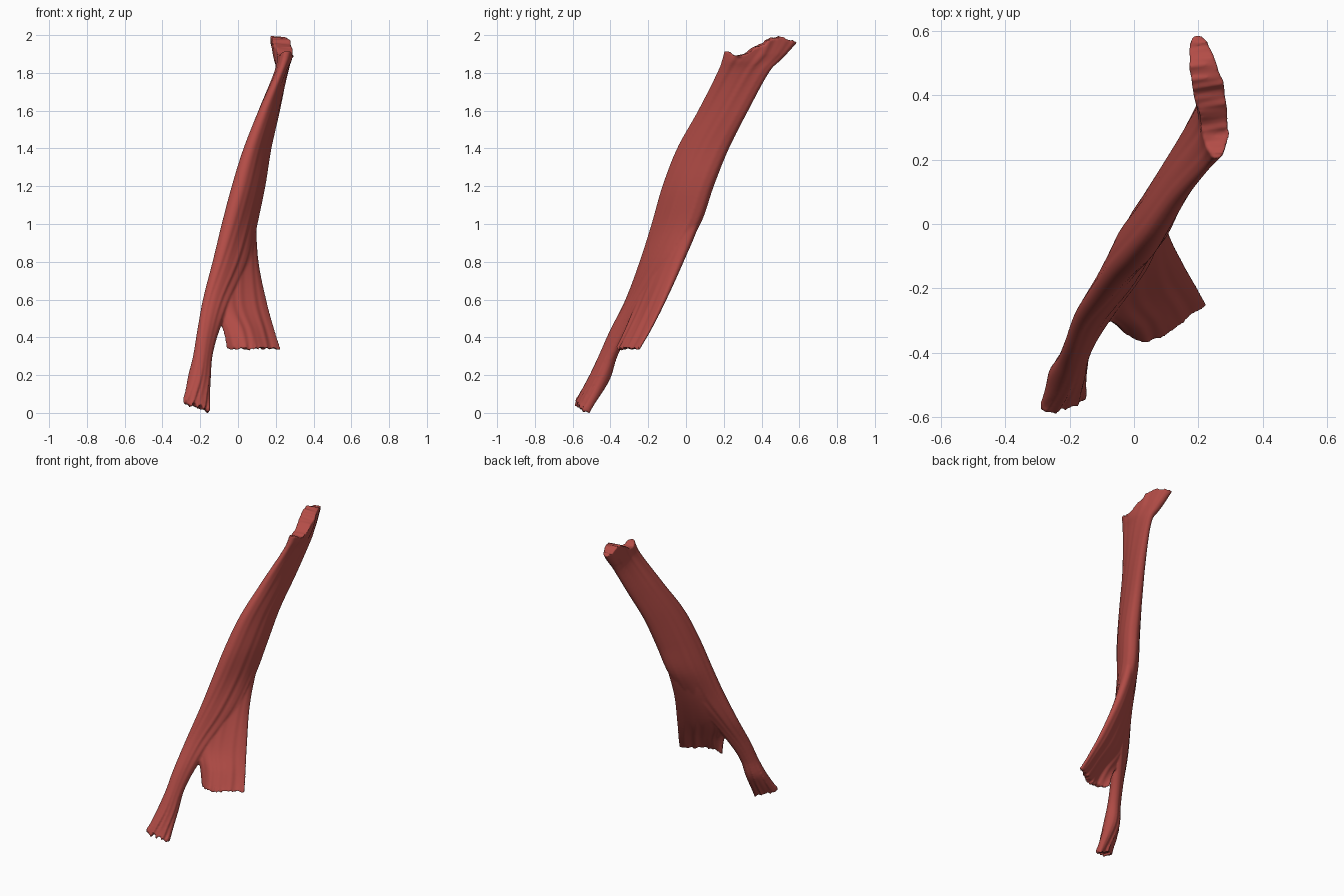
import bpy, bmesh, math, random
from mathutils import Vector

random.seed(4)
cube = bpy.data.objects.get("Cube")
if cube:
    bpy.data.objects.remove(cube, do_unlink=True)

muscle = bpy.data.materials.new("muscle red")
muscle.use_nodes = True
RED = (0.45, 0.073, 0.062, 1)
muscle.diffuse_color = RED
bsdf = next(n for n in muscle.node_tree.nodes if n.type == 'BSDF_PRINCIPLED')
bsdf.inputs["Base Color"].default_value = RED

COLS, STEPS = 80, 8


def spline(a, b, c, d, t):
    """Catmull-Rom blend of four equal-length rows."""
    return [0.5 * (2 * q + (r - p) * t + (2 * p - 5 * q + 4 * r - s) * t * t
                   + (3 * q - p - 3 * r + s) * t ** 3)
            for p, q, r, s in zip(a, b, c, d)]


def resample(rows):
    out = []
    for i in range(len(rows) - 1):
        a, d = rows[max(i - 1, 0)], rows[min(i + 2, len(rows) - 1)]
        out += [spline(a, rows[i], rows[i + 1], d, k / STEPS) for k in range(STEPS)]
    return out + [list(rows[-1])]


def fibre_body(name, rows, start_fray, end_fray, end_lift=None):
    """Loft flat oval sections. Row: front edge xyz, back edge xyz,
    half thickness, forward bow, ridge height."""
    rows = resample(rows)
    bm = bmesh.new()
    # ragged fibre ends, one offset for each strand
    frays = [[random.uniform(-1, 1) for _ in range(COLS)] for _ in range(2)]
    rings = []
    last = len(rows) - 1
    for i, row in enumerate(rows):
        p, q = Vector(row[:3]), Vector(row[3:6])
        thick, bow, ridge = row[6:]
        normal = Vector((q.y - p.y, p.x - q.x, 0)).normalized()
        near_start = max(0, 1 - i / 5)
        near_end = max(0, 1 - (last - i) / 5)
        ring = []
        for k in range(COLS):
            ang = math.tau * k / COLS
            s = 0.5 - 0.5 * math.cos(ang)
            side = math.copysign(abs(math.sin(ang)) ** 0.8, math.sin(ang))
            wave = (math.sin(13 * ang + i * 0.04) + 0.7 * math.sin(7 * ang - i * 0.06 + 1)
                    + 0.5 * math.sin(21 * ang + 2))
            co = p.lerp(q, s) + normal * (side * (thick + ridge * wave)
                                          + bow * 6.75 * s * (1 - s) ** 2)
            co.z += frays[0][k] * start_fray * near_start ** 2
            co.z += frays[1][k] * end_fray * near_end ** 2
            if end_lift:
                co.z += end_lift(s) * near_end
            ring.append(bm.verts.new(co))
        rings.append(ring)
    for a, b in zip(rings, rings[1:]):
        for k in range(COLS):
            n = (k + 1) % COLS
            bm.faces.new((a[k], a[n], b[n], b[k]))
    # close each end with a strip between the two broad sides
    for ring in (rings[0], rings[-1]):
        bm.faces.new((ring[0], ring[1], ring[-1]))
        for k in range(1, COLS // 2 - 1):
            bm.faces.new((ring[k], ring[k + 1], ring[-k - 1], ring[-k]))
        h = COLS // 2
        bm.faces.new((ring[h - 1], ring[h], ring[h + 1]))
    bmesh.ops.recalc_face_normals(bm, faces=bm.faces)
    mesh = bpy.data.meshes.new(name)
    bm.to_mesh(mesh)
    bm.free()
    mesh.materials.append(muscle)
    obj = bpy.data.objects.new(name, mesh)
    bpy.context.collection.objects.link(obj)
    return obj


def top_rim(s):
    """Notch near the front of the upper end, raised lip behind it."""
    return 0.05 * math.exp(-((s - 0.72) / 0.2) ** 2) - 0.035 * math.exp(-((s - 0.2) / 0.12) ** 2)


# Long belly with the narrow front tendon and the broad upper end
belly = fibre_body("muscle_body", [
    (-.290, -.572, .062, -.148, -.524, .010, .032, 0, .005),
    (-.257, -.505, .18, -.155, -.424, .17, .048, 0, .003),
    (-.228, -.452, .30, -.145, -.375, .30, .040, 0, .001),
    (-.209, -.395, .43, -.108, -.308, .43, .038, 0, .001),
    (-.180, -.307, .60, -.035, -.208, .60, .042, 0, .002),
    (-.124, -.235, .80, .055, -.058, .80, .052, 0, .002),
    (-.066, -.176, 1.0, .084, .070, 1.0, .060, 0, .0015),
    (-.009, -.120, 1.2, .120, .142, 1.2, .062, 0, .001),
    (.052, -.045, 1.4, .153, .225, 1.4, .053, 0, .001),
    (.130, .065, 1.6, .199, .328, 1.6, .044, 0, .001),
    (.220, .165, 1.8, .234, .438, 1.8, .035, 0, .0015),
    (.247, .192, 1.87, .220, .498, 1.865, .041, .008, .002),
    (.258, .203, 1.915, .195, .588, 1.955, .048, .012, .002),
], 0.022, 0.007, top_rim)

# Fanned sheet that splits from the belly and flares at its lower edge
flap = fibre_body("lower_flap", [
    (-.060, -.303, .340, .225, -.250, .340, .020, .064, .003),
    (-.080, -.293, .44, .192, -.192, .44, .026, .036, .003),
    (-.132, -.264, .58, .152, -.122, .58, .035, .006, .002),
    (-.100, -.186, .80, .103, -.022, .80, .044, 0, .001),
    (-.045, -.125, 1.0, .088, .065, 1.0, .045, 0, .001),
    (.020, -.060, 1.2, .112, .118, 1.2, .034, 0, 0),
], 0.011, 0)

# Fuse the two heads into one continuous skin and soften the seam
bpy.ops.object.select_all(action='DESELECT')
flap.select_set(True)
belly.select_set(True)
bpy.context.view_layer.objects.active = belly
bpy.ops.object.join()
remesh = belly.modifiers.new("fuse", 'REMESH')
remesh.mode = 'VOXEL'
remesh.voxel_size = 0.006
soften = belly.modifiers.new("soften", 'SMOOTH')
soften.factor = 0.5
soften.iterations = 4
for mod in (remesh, soften):
    bpy.ops.object.modifier_apply(modifier=mod.name)
bpy.ops.object.shade_smooth_by_angle(angle=math.radians(50))
